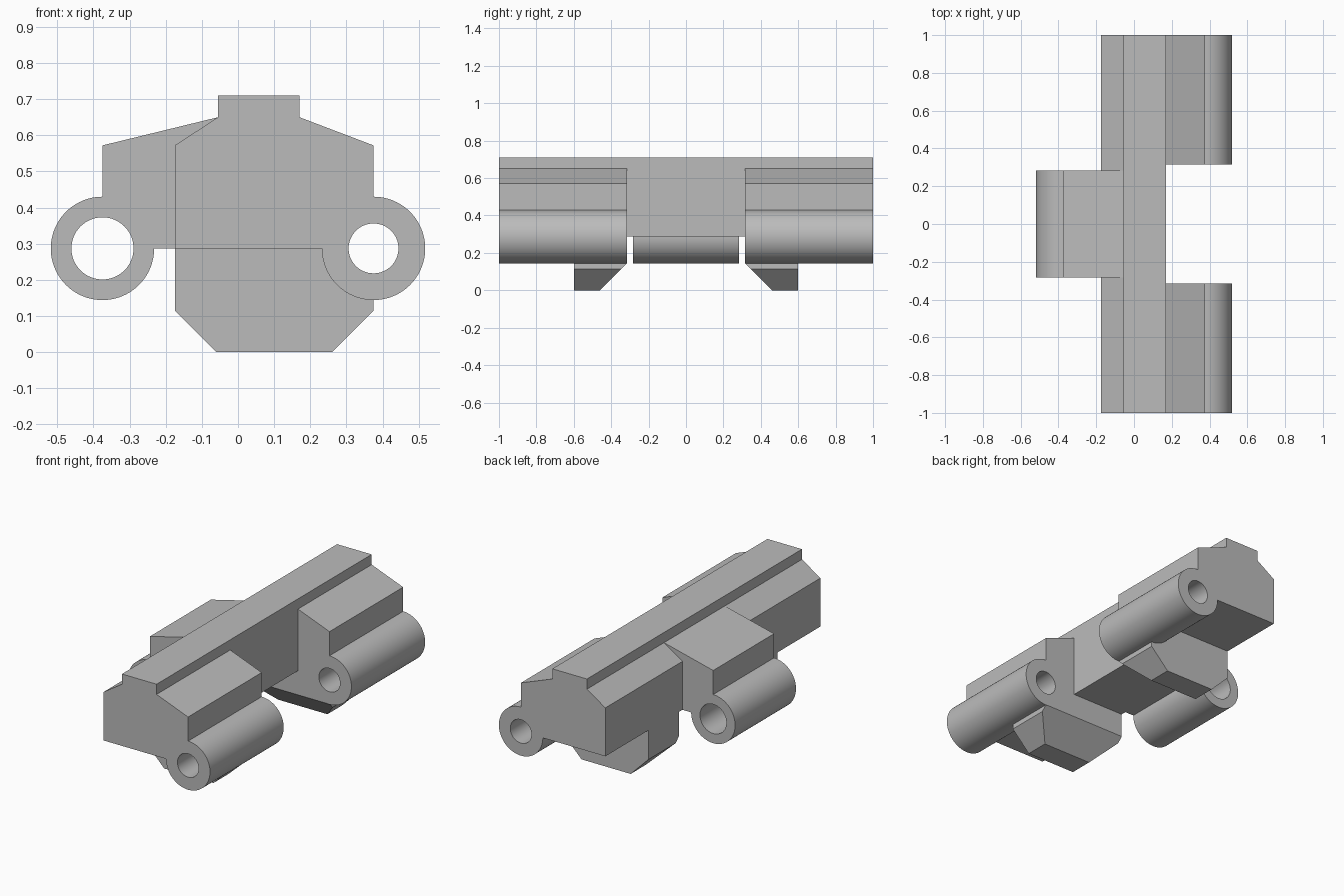
import bpy, bmesh
from math import cos, sin, pi

cube = bpy.data.objects.get("Cube")
if cube:
    bpy.data.objects.remove(cube)

AXIS_X, AXIS_Z, RING = 0.375, 0.287, 0.143   # hinge barrel centre and radius
GAP = 0.315                                  # half the gap between the end leaves

grey = bpy.data.materials.new("plain_grey")
grey.use_nodes = True
grey.diffuse_color = (0.5, 0.5, 0.5, 1)
grey.node_tree.nodes["Principled BSDF"].inputs["Base Color"].default_value = (0.5, 0.5, 0.5, 1)


def finish(name, bm):
    bmesh.ops.recalc_face_normals(bm, faces=bm.faces)
    mesh = bpy.data.meshes.new(name)
    bm.to_mesh(mesh)
    bm.free()
    mesh.materials.append(grey)
    obj = bpy.data.objects.new(name, mesh)
    bpy.context.collection.objects.link(obj)
    return obj


def extrude(name, outline, y0, y1):
    """Extrude an (x, z) outline along y."""
    bm = bmesh.new()
    face = bm.faces.new([bm.verts.new((x, y0, z)) for x, z in outline])
    out = bmesh.ops.extrude_face_region(bm, geom=[face])["geom"]
    moved = [v for v in out if isinstance(v, bmesh.types.BMVert)]
    bmesh.ops.translate(bm, verts=moved, vec=(0, y1 - y0, 0))
    return finish(name, bm)


def arc(radius, start, end, steps):
    angles = [start + (end - start) * i / steps for i in range(steps + 1)]
    return [(AXIS_X + radius * cos(a), AXIS_Z + radius * sin(a)) for a in angles]


def leaf(name, side, shoulder, y0, y1):
    """Sloped leaf ending in a round barrel."""
    outline = [(0, AXIS_Z), (0, 0.65), (shoulder, 0.65), (AXIS_X, 0.572)]
    outline += arc(RING, pi / 2, -pi, 72)
    return extrude(name, [(side * x, z) for x, z in outline], y0, y1)


def bore(name, side, radius, y0, y1):
    circle = arc(radius, 0, 2 * pi, 64)[:-1]
    return extrude(name, [(side * x, z) for x, z in circle], y0, y1)


def foot(name, side):
    """Block with chamfered ends and a chamfered inner face."""
    bm = bmesh.new()
    for x0, x1, y, z in ((-0.06, 0.26, 0.46, 0), (-0.175, 0.375, GAP + 0.03, 0.115),
                         (-0.175, 0.375, GAP, 0.145), (-0.175, 0.375, GAP, 0.35)):
        for x in (x0, x1):
            for depth in (y, 0.6):
                bm.verts.new((x, side * depth, z))
    bmesh.ops.convex_hull(bm, input=bm.verts)
    bmesh.ops.dissolve_limit(bm, angle_limit=0.01, verts=bm.verts, edges=bm.edges)
    return finish(name, bm)


# Ridged spine running the whole length
body = extrude("hinge_body", [(-0.175, AXIS_Z), (0.17, AXIS_Z), (0.17, 0.71), (-0.055, 0.71),
                              (-0.055, 0.65), (-0.175, 0.572)], -1, 1)

# Middle leaf, end leaves and feet joined to the spine, then bored through
joined = [leaf("middle_leaf", -1, 0.055, -0.283, 0.283)]
for label, side in (("front", -1), ("back", 1)):
    joined.append(leaf(label + "_leaf", 1, 0.17, side * GAP, side))
    joined.append(foot(label + "_foot", side))
bores = [bore("wide_bore", -1, 0.086, -1.1, 1.1), bore("narrow_bore", 1, 0.069, -1.1, 1.1)]

for helper in joined + bores:
    helper.hide_render = True
    mod = body.modifiers.new(helper.name, "BOOLEAN")
    mod.operation = "DIFFERENCE" if helper in bores else "UNION"
    mod.solver = "EXACT"
    mod.object = helper

# Bake the joins, clean the flat faces and drop the helpers
bpy.context.view_layer.update()
result = body.evaluated_get(bpy.context.evaluated_depsgraph_get())
bm = bmesh.new()
bm.from_mesh(bpy.data.meshes.new_from_object(result).copy())
bmesh.ops.remove_doubles(bm, verts=bm.verts, dist=0.0001)
bmesh.ops.dissolve_limit(bm, angle_limit=0.01, verts=bm.verts, edges=bm.edges)
body.modifiers.clear()
bm.to_mesh(body.data)
bm.free()
for helper in joined + bores:
    bpy.data.objects.remove(helper)

# Smooth barrels, sharp edges elsewhere
bpy.ops.object.select_all(action="DESELECT")
body.select_set(True)
bpy.context.view_layer.objects.active = body
bpy.ops.object.shade_smooth_by_angle(angle=0.4)
